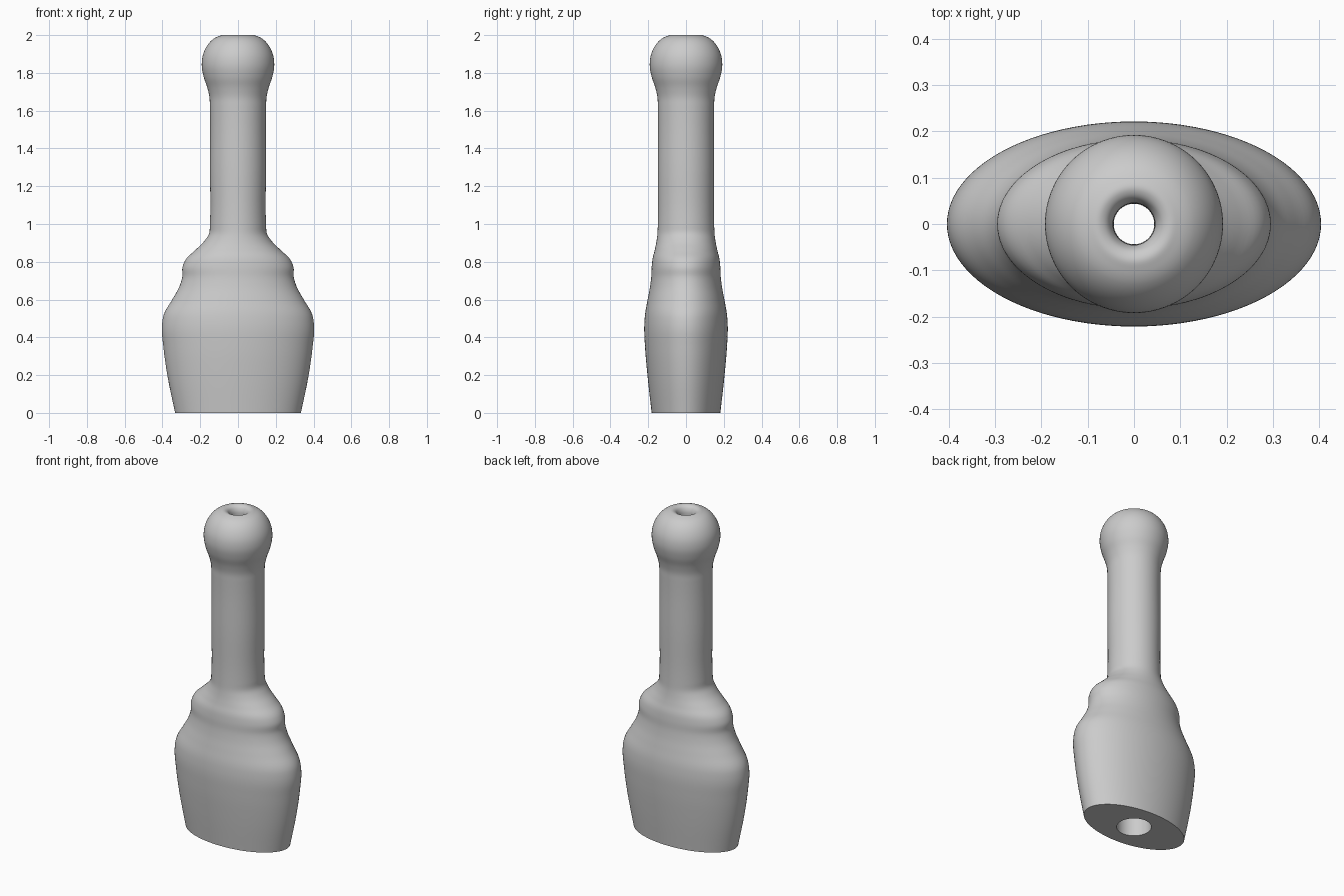
import bpy, bmesh, math
from mathutils import Vector

if "Cube" in bpy.data.objects:
    bpy.data.objects.remove(bpy.data.objects["Cube"], do_unlink=True)

SIDES = 96
STEPS = 5

# One stretch of wall: half width, half depth, height
BODY = [(.333, .182, 0), (.374, .204, .2), (.395, .217, .35), (.403, .221, .46),
        (.393, .217, .52), (.348, .203, .6), (.31, .19, .67), (.295, .184, .72),
        (.294, .182, .77), (.278, .178, .81), (.228, .166, .86), (.178, .156, .91),
        (.153, .151, .95), (.149, .149, 1.0)]
# Round parts: radius, height
NECK_AND_BULB = [(.149, 1.3), (.149, 1.62), (.151, 1.67), (.162, 1.72), (.182, 1.78),
                 (.192, 1.84), (.187, 1.89), (.166, 1.94), (.13, 1.98), (.1, 1.995),
                 (.075, 2.0), (.057, 1.99), (.047, 1.97), (.045, 1.94)]
BORE = [(.045, 1.85), (.06, 1.75), (.09, 1.65), (.097, 1.55), (.097, .8), (.097, 0)]


def smooth_path(points):
    """Cubic curve through the points, with tangents weighted by chord length."""
    pts = [Vector(p) for p in points]
    lens = [(b - a).length for a, b in zip(pts, pts[1:])]
    dirs = [(b - a) / h for a, b, h in zip(pts, pts[1:], lens)]
    tans = [dirs[0]]
    for i in range(1, len(dirs)):
        h0, h1 = lens[i - 1], lens[i]
        tans.append((dirs[i - 1] * h1 + dirs[i] * h0) / (h0 + h1))
    tans.append(dirs[-1])
    out = []
    for i, h in enumerate(lens):
        for s in range(STEPS):
            t = s / STEPS
            out.append(pts[i] * (2*t**3 - 3*t**2 + 1) + tans[i] * h * (t**3 - 2*t**2 + t)
                       + pts[i + 1] * (3*t**2 - 2*t**3) + tans[i + 1] * h * (t**3 - t**2))
    return out + [pts[-1]]


# Loft elliptical rings up the outside, over the lip and down the bore
path = smooth_path(BODY + [(r, r, z) for r, z in NECK_AND_BULB + BORE])
bm = bmesh.new()
rings = []
for rx, ry, z in path:
    angles = [2 * math.pi * k / SIDES for k in range(SIDES)]
    rings.append([bm.verts.new((rx * math.cos(a), ry * math.sin(a), z)) for a in angles])

# The last ring joins the first to make the flat base
for i, lower in enumerate(rings):
    upper = rings[(i + 1) % len(rings)]
    for k in range(SIDES):
        n = (k + 1) % SIDES
        bm.faces.new((lower[k], lower[n], upper[n], upper[k]))
bmesh.ops.recalc_face_normals(bm, faces=bm.faces)

mesh = bpy.data.meshes.new("hollow_handle")
bm.to_mesh(mesh)
bm.free()
handle = bpy.data.objects.new("hollow_handle", mesh)
bpy.context.collection.objects.link(handle)

# Plain grey
grey = bpy.data.materials.new("plain_grey")
grey.use_nodes = True
color = (.6, .6, .6, 1)
grey.diffuse_color = color
grey.node_tree.nodes["Principled BSDF"].inputs["Base Color"].default_value = color
mesh.materials.append(grey)

bpy.ops.object.select_all(action='DESELECT')
handle.select_set(True)
bpy.context.view_layer.objects.active = handle
bpy.ops.object.shade_smooth_by_angle(angle=math.radians(40))
